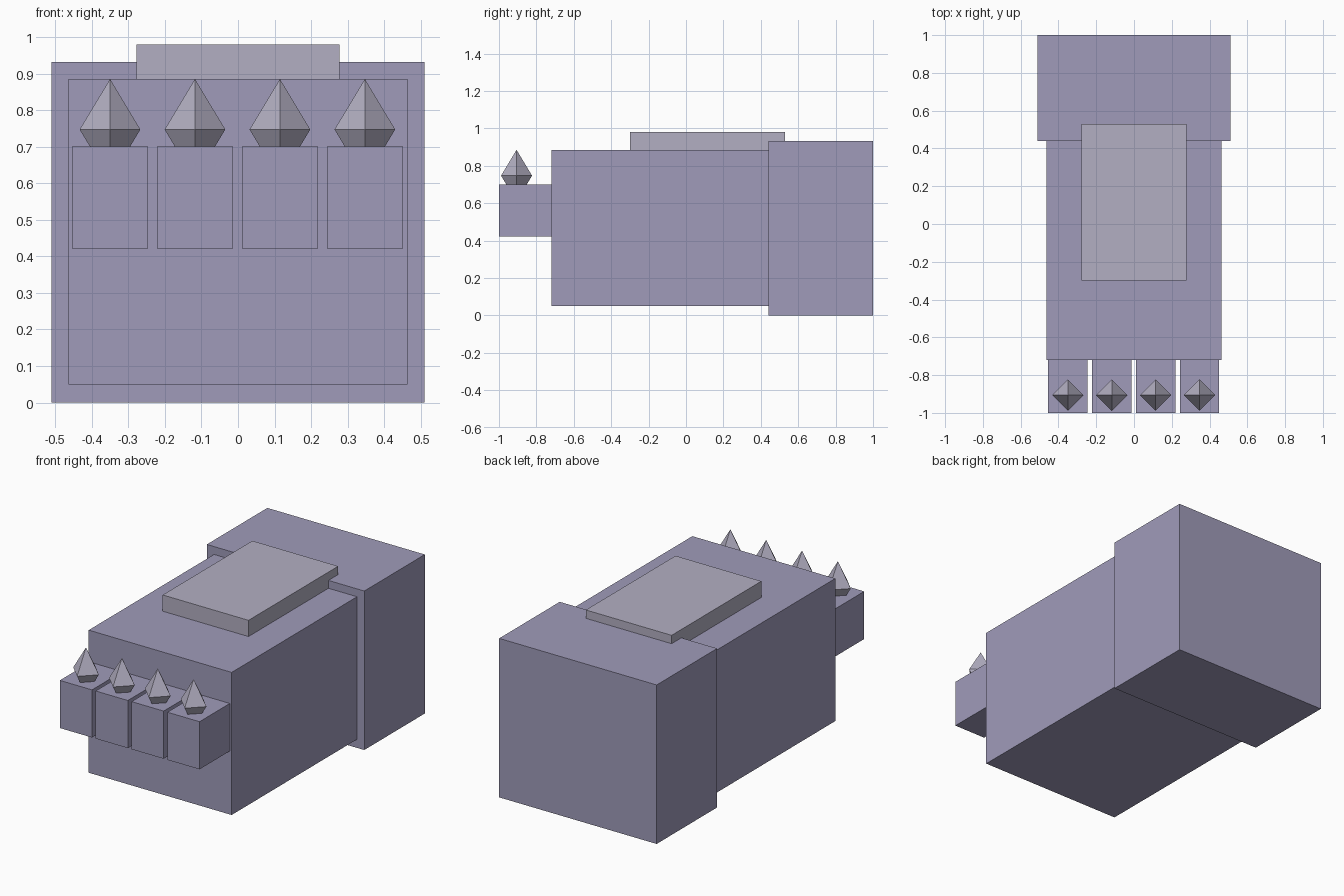
import bpy, bmesh
from mathutils import Matrix, Vector

cube = bpy.data.objects.get("Cube")
if cube:
    bpy.data.objects.remove(cube, do_unlink=True)


def material(name, rgb):
    mat = bpy.data.materials.new(name)
    mat.use_nodes = True
    mat.diffuse_color = (*rgb, 1)
    mat.node_tree.nodes["Principled BSDF"].inputs["Base Color"].default_value = (*rgb, 1)
    return mat


purple = material("dusty purple", (0.35, 0.33, 0.49))
lilac = material("pale lilac grey", (0.45, 0.43, 0.54))


def finish(name, bm, mat):
    mesh = bpy.data.meshes.new(name)
    bm.to_mesh(mesh)
    bm.free()
    mesh.materials.append(mat)
    obj = bpy.data.objects.new(name, mesh)
    bpy.context.collection.objects.link(obj)
    return obj


def box(name, low, high, mat):
    low, high = Vector(low), Vector(high)
    bm = bmesh.new()
    bmesh.ops.create_cube(bm, size=1)
    bmesh.ops.scale(bm, vec=high - low, verts=bm.verts)
    bmesh.ops.translate(bm, vec=(low + high) / 2, verts=bm.verts)
    return finish(name, bm, mat)


def spike(name, centre, radius, height, mat):
    # Two four-sided pyramids joined at the widest ring
    bm = bmesh.new()
    for sign in (1, -1):
        bmesh.ops.create_cone(
            bm, segments=4, radius1=radius, radius2=0, depth=height,
            matrix=Matrix.Diagonal((1, 1, sign, 1)) @ Matrix.Translation((0, 0, height / 2)))
    bmesh.ops.remove_doubles(bm, verts=bm.verts, dist=0.0001)
    bmesh.ops.recalc_face_normals(bm, faces=bm.faces)
    bmesh.ops.translate(bm, vec=centre, verts=bm.verts)
    return finish(name, bm, mat)


# Wrist cuff, hand block and raised back plate
box("cuff", (-0.51, 0.44, 0), (0.51, 1, 0.931), purple)
box("hand", (-0.463, -0.72, 0.05), (0.463, 0.46, 0.885), purple)
box("back_plate", (-0.278, -0.30, 0.87), (0.278, 0.53, 0.98), lilac)

# Four knuckles, each with a spike
for i in range(4):
    x = -0.35 + i * 0.2323
    box(f"knuckle_{i + 1}", (x - 0.104, -1, 0.421), (x + 0.104, -0.70, 0.70), purple)
    spike(f"spike_{i + 1}", (x, -0.906, 0.747), 0.083, 0.138, lilac)
